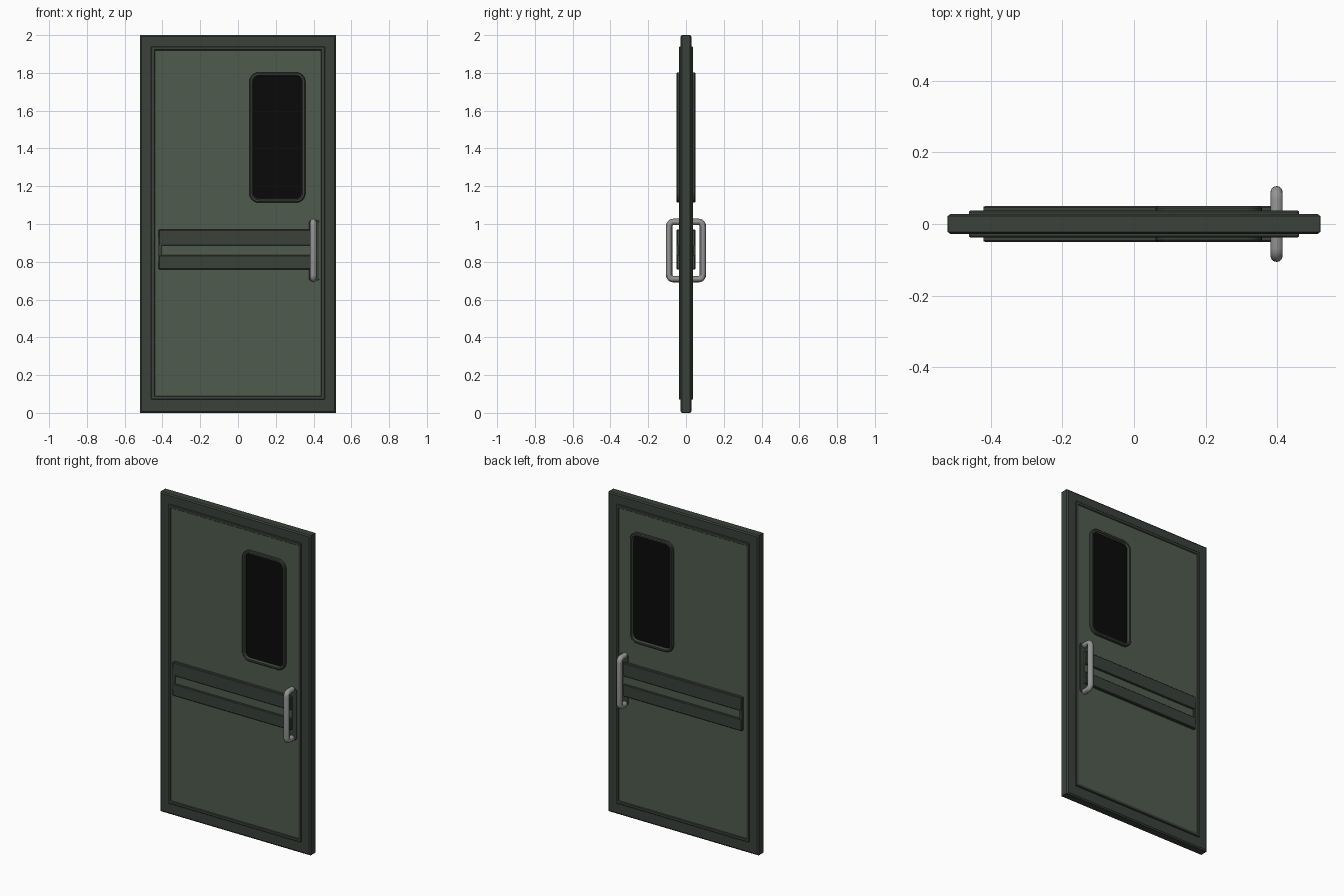
import bpy, bmesh, math
from mathutils import Vector

if "Cube" in bpy.data.objects:
    bpy.data.objects.remove(bpy.data.objects["Cube"])


def material(name, rgb, metallic=0.0):
    m = bpy.data.materials.new(name)
    m.use_nodes = True
    m.diffuse_color = (*rgb, 1)
    bsdf = m.node_tree.nodes["Principled BSDF"]
    bsdf.inputs["Base Color"].default_value = (*rgb, 1)
    bsdf.inputs["Roughness"].default_value = 0.6
    return m


FRAME = material("dark green grey", (0.043, 0.053, 0.043))
PANEL = material("muted green", (0.078, 0.105, 0.076))
GLASS = material("black glass", (0.003, 0.003, 0.003))
STEEL = material("steel grey", (0.30, 0.30, 0.30))


def finish(bm, name, mat):
    bmesh.ops.recalc_face_normals(bm, faces=bm.faces)
    mesh = bpy.data.meshes.new(name)
    bm.to_mesh(mesh)
    bm.free()
    mesh.materials.append(mat)
    ob = bpy.data.objects.new(name, mesh)
    bpy.context.collection.objects.link(ob)
    return ob


def rounded(rect, inset, radius, y, steps=6):
    """Rounded rectangle in the xz plane, shrunk by inset."""
    x0, x1, z0, z1 = rect
    r = max(radius - inset, 0.002)
    pts = []
    corners = [(x1, z1, -1, -1), (x0, z1, 1, -1), (x0, z0, 1, 1), (x1, z0, -1, 1)]
    for q, (cx, cz, sx, sz) in enumerate(corners):
        for i in range(steps + 1):
            a = math.pi / 2 * (q + i / steps)
            pts.append(Vector((cx + sx * (inset + r) + r * math.cos(a), y,
                               cz + sz * (inset + r) + r * math.sin(a))))
    return pts


def ring(name, rect, radius, profile, mat):
    """Sweep a half profile of (inset, y), mirrored front to back, round a rectangle."""
    bm = bmesh.new()
    full = [(i, -y) for i, y in profile] + [(i, y) for i, y in reversed(profile)]
    loops = [[bm.verts.new(p) for p in rounded(rect, i, radius, y)] for i, y in full]
    for a, b in zip(loops, loops[1:] + loops[:1]):
        for k in range(len(a)):
            n = (k + 1) % len(a)
            bm.faces.new((a[k], a[n], b[n], b[k]))
    return finish(bm, name, mat)


def slab(name, rect, radius, y0, y1, mat, bevel=0.0):
    """Rounded plate between two depths, with a chamfer on the y1 side."""
    bm = bmesh.new()
    loops = [rounded(rect, 0, radius, y0),
             rounded(rect, 0, radius, y1 - math.copysign(bevel, y1)),
             rounded(rect, bevel, radius, y1)]
    loops = [[bm.verts.new(p) for p in loop] for loop in loops]
    for a, b in zip(loops, loops[1:]):
        for k in range(len(a)):
            n = (k + 1) % len(a)
            bm.faces.new((a[k], a[n], b[n], b[k]))
    bm.faces.new(loops[0])
    bm.faces.new(loops[-1])
    return finish(bm, name, mat)


# Outer frame and the raised lip that holds the panel
ring("outer_frame", (-0.52, 0.52, 0, 2), 0.003,
     [(0, 0.022), (0.008, 0.028), (0.07, 0.028)], FRAME)
ring("panel_lip", (-0.46, 0.46, 0.07, 1.94), 0.006,
     [(0, 0.034), (0.003, 0.037), (0.017, 0.037), (0.022, 0.030)], FRAME)
slab("door_panel", (-0.445, 0.445, 0.08, 1.925), 0.01, -0.032, 0.032, PANEL)

# Window surround and glass
WINDOW = (0.06, 0.357, 1.113, 1.803)
ring("window_surround", WINDOW, 0.05,
     [(0, 0.045), (0.005, 0.050), (0.015, 0.050), (0.022, 0.036)], FRAME)
slab("window_glass", (0.078, 0.339, 1.131, 1.785), 0.035, -0.037, 0.037, GLASS)

# Push band, handle plate and slot on each side
for side, sign in (("front", -1), ("back", 1)):
    slab(side + "_band_body", (-0.415, 0.40, 0.77, 0.96), 0.004,
         0, sign * 0.040, PANEL)
    for part, low, high in (("upper", 0.885, 0.97), ("lower", 0.76, 0.835)):
        slab(f"{side}_{part}_band", (-0.42, 0.40, low, high), 0.004,
             0, sign * 0.050, FRAME, 0.004)
    slab(side + "_band_end", (-0.42, -0.403, 0.80, 0.93), 0.002,
         0, sign * 0.049, FRAME)
    slab(side + "_handle_plate", (0.376, 0.43, 0.70, 1.02), 0.012,
         0, sign * 0.035, FRAME, 0.002)

# Pull handles joined through the door as one rounded loop
curve = bpy.data.curves.new("pull_handle", "CURVE")
curve.dimensions = "3D"
curve.bevel_depth = 0.017
curve.bevel_resolution = 4
spline = curve.splines.new("POLY")
path = [Vector((0.398, p.x, p.z))
        for p in rounded((-0.089, 0.089, 0.708, 1.011), 0, 0.022, 0)]
spline.points.add(len(path) - 1)
for point, co in zip(spline.points, path):
    point.co = (*co, 1)
spline.use_cyclic_u = True
handle = bpy.data.objects.new("pull_handle", curve)
bpy.context.collection.objects.link(handle)
handle.data.materials.append(STEEL)
for ob in bpy.context.selected_objects:
    ob.select_set(False)
handle.select_set(True)
bpy.context.view_layer.objects.active = handle
bpy.ops.object.convert(target="MESH")
bpy.ops.object.shade_smooth_by_angle()
